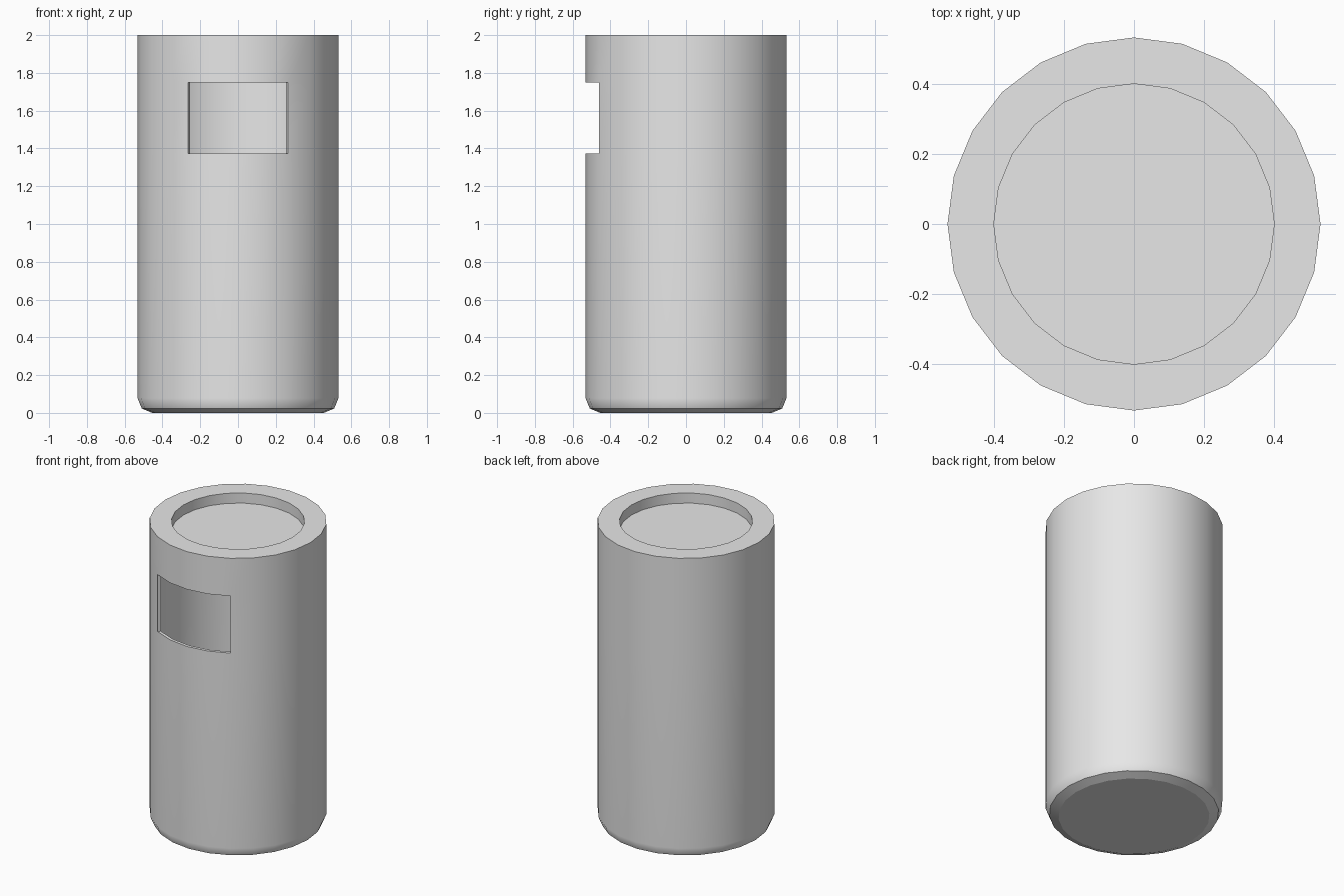
import bpy, bmesh, math

cube = bpy.data.objects.get("Cube")
if cube:
    bpy.data.objects.remove(cube, do_unlink=True)

SIDES = 24
RADIUS = 0.532
BEVEL = 0.078
WALL = 0.02
WINDOW_LOW, WINDOW_HIGH = 1.372, 1.75

# Light grey for the whole shell
grey = bpy.data.materials.new("light grey")
grey.use_nodes = True
grey.diffuse_color = (0.8, 0.8, 0.8, 1)
grey.node_tree.nodes["Principled BSDF"].inputs["Base Color"].default_value = (0.8, 0.8, 0.8, 1)

# Profile (radius, height): rounded base, wall, rim, sunken lid
profile = []
for step in range(3):
    a = math.radians(45 * step)
    profile.append((RADIUS - BEVEL + BEVEL * math.sin(a), BEVEL * (1 - math.cos(a))))
profile += [(RADIUS, WINDOW_LOW), (RADIUS, WINDOW_HIGH), (RADIUS, 2.0), (0.4, 2.0), (0.4, 1.933)]

bm = bmesh.new()
rings = []
for r, z in profile:
    angles = [math.tau * i / SIDES for i in range(SIDES)]
    rings.append([bm.verts.new((r * math.cos(a), r * math.sin(a), z)) for a in angles])
for low, high in zip(rings, rings[1:]):
    for i in range(SIDES):
        j = (i + 1) % SIDES
        bm.faces.new((low[i], low[j], high[j], high[i]))
bm.faces.new(list(reversed(rings[0])))
bm.faces.new(rings[-1])

# Open the front window through the wall
window = []
for f in bm.faces:
    c = f.calc_center_median()
    if WINDOW_LOW < c.z < WINDOW_HIGH and c.y < 0 and abs(c.x) < RADIUS / 2:
        window.append(f)
bmesh.ops.delete(bm, geom=window, context='FACES')

mesh = bpy.data.meshes.new("canister_shell")
bm.to_mesh(mesh)
bm.free()
mesh.materials.append(grey)
shell = bpy.data.objects.new("canister_shell", mesh)
bpy.context.collection.objects.link(shell)
bpy.context.view_layer.objects.active = shell
shell.select_set(True)

# Thin wall, hollow inside
solid = shell.modifiers.new("wall", 'SOLIDIFY')
solid.thickness = WALL
solid.offset = -1
solid.use_even_offset = True
bpy.ops.object.modifier_apply(modifier=solid.name)

# Smooth sides with crisp rims and a flat base
bpy.ops.object.shade_smooth_by_angle(angle=math.radians(30))
for e in mesh.edges:
    if all(mesh.vertices[v].co.z < 0.001 for v in e.vertices):
        e.use_edge_sharp = True
weighted = shell.modifiers.new("clean shading", 'WEIGHTED_NORMAL')
weighted.keep_sharp = True
